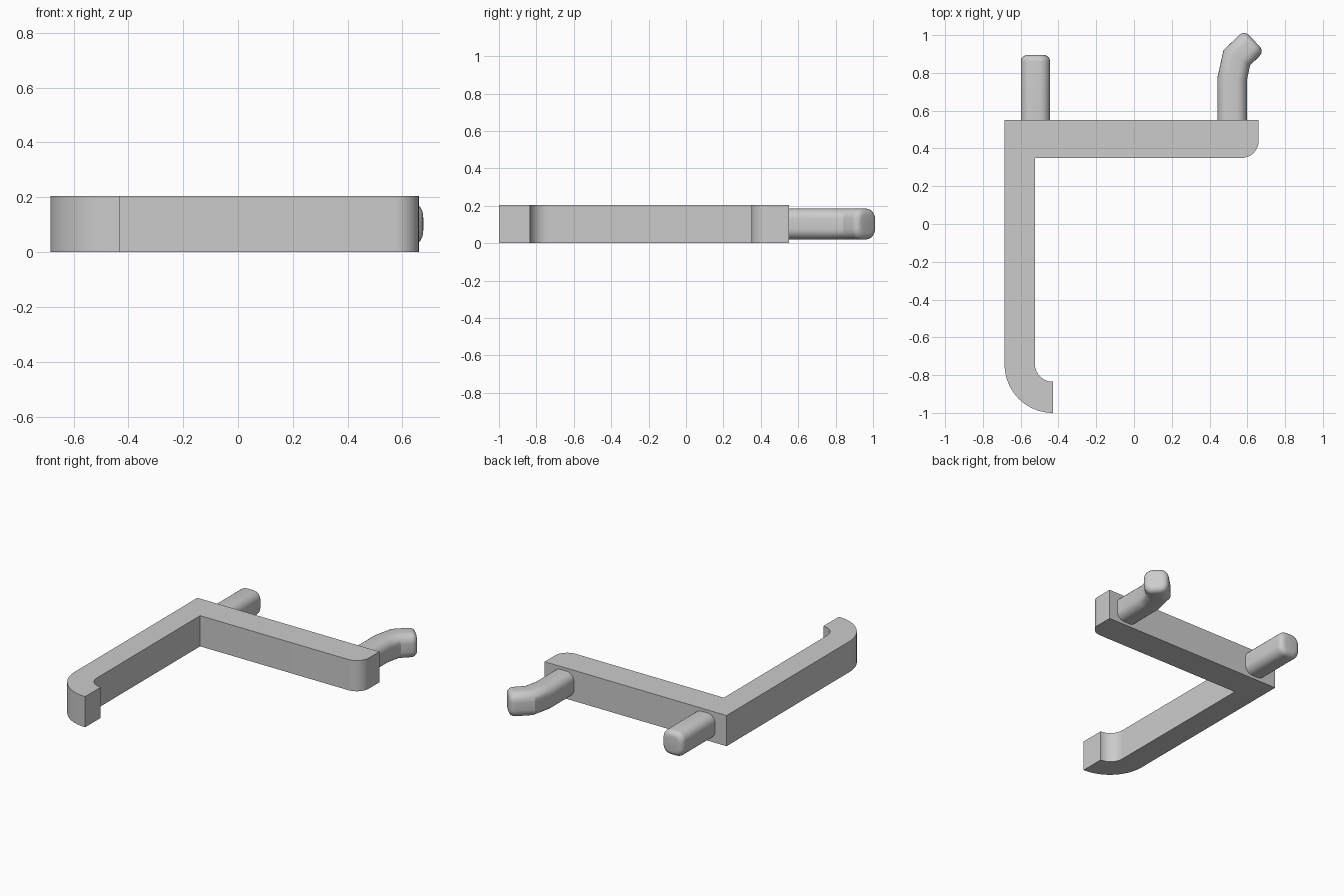
import bpy, bmesh
from math import sin, cos, pi, radians
from mathutils import Vector

cube = bpy.data.objects.get("Cube")
if cube:
    bpy.data.objects.remove(cube, do_unlink=True)

HEIGHT = 0.205

grey = bpy.data.materials.new("light_grey")
grey.use_nodes = True
colour = (0.6, 0.6, 0.6, 1)
grey.diffuse_color = colour
grey.node_tree.nodes["Principled BSDF"].inputs["Base Color"].default_value = colour


def arc(cx, cy, radius, start, end, steps):
    angles = [radians(start + (end - start) * i / steps) for i in range(steps + 1)]
    return [(cx + radius * cos(a), cy + radius * sin(a)) for a in angles]


def finish(name, bm, angle):
    bmesh.ops.recalc_face_normals(bm, faces=bm.faces)
    mesh = bpy.data.meshes.new(name)
    bm.to_mesh(mesh)
    bm.free()
    mesh.materials.append(grey)
    obj = bpy.data.objects.new(name, mesh)
    bpy.context.collection.objects.link(obj)
    bpy.ops.object.select_all(action='DESELECT')
    obj.select_set(True)
    bpy.context.view_layer.objects.active = obj
    bpy.ops.object.shade_smooth_by_angle(angle=radians(angle))
    return obj


def rounded_section(width, height, radius, steps=6):
    points = []
    for sx, sz, start in ((1, 1, 0), (-1, 1, 90), (-1, -1, 180), (1, -1, 270)):
        points += arc(sx * (width / 2 - radius), sz * (height / 2 - radius),
                      radius, start, start + 90, steps)
    return points


def peg(name, path, width=0.155, height=0.165, radius=0.055, tip=0.035):
    """Sweep a rounded section along a flat path, with mitred bends and a rounded tip."""
    path = [Vector(p) for p in path]
    dirs = [(b - a).normalized() for a, b in zip(path, path[1:])]
    section = rounded_section(width, height, radius)
    rings = []
    for i, p in enumerate(path[:-1]):
        before, after = dirs[max(i - 1, 0)], dirs[i]
        mid = (before + after).normalized()
        side = Vector((mid.y, -mid.x)) / mid.dot(after)
        rings.append((p, side, 0))
    end = dirs[-1]
    side = Vector((end.y, -end.x))
    for k in range(6):
        a = k / 5 * pi / 2
        rings.append((path[-1] - end * tip * (1 - sin(a)), side, tip * (1 - cos(a))))
    bm = bmesh.new()
    loops = []
    for p, side, inset in rings:
        sx, sz = 1 - 2 * inset / width, 1 - 2 * inset / height
        loops.append([bm.verts.new((p.x + side.x * u * sx, p.y + side.y * u * sx,
                                    HEIGHT / 2 + v * sz)) for u, v in section])
    n = len(section)
    for low, high in zip(loops, loops[1:]):
        for j in range(n):
            k = (j + 1) % n
            bm.faces.new((low[j], low[k], high[k], high[j]))
    bm.faces.new(loops[0])
    bm.faces.new(loops[-1])
    return finish(name, bm, 30)


# Bracket: long arm with a curled lip, and a crossbar with one rounded corner
outline = [(-0.685, 0.55)]
outline += arc(-0.43, -0.745, 0.255, 180, 270, 20)
outline += arc(-0.43, -0.74, 0.095, 270, 180, 14)
outline += [(-0.525, 0.35)]
outline += arc(0.57, 0.44, 0.09, -90, 0, 14)
outline += [(0.66, 0.55)]
bm = bmesh.new()
base = bm.faces.new([bm.verts.new((x, y, 0)) for x, y in outline])
top = bmesh.ops.extrude_face_region(bm, geom=[base], use_keep_orig=True)
bmesh.ops.translate(bm, vec=(0, 0, HEIGHT),
                    verts=[v for v in top["geom"] if isinstance(v, bmesh.types.BMVert)])
finish("bracket", bm, 30)

# Pegs on the back of the crossbar
peg("straight_peg", [(-0.522, 0.53), (-0.522, 0.895)])
peg("hooked_peg", [(0.52, 0.53), (0.52, 0.77), (0.544, 0.88), (0.637, 0.97)])
